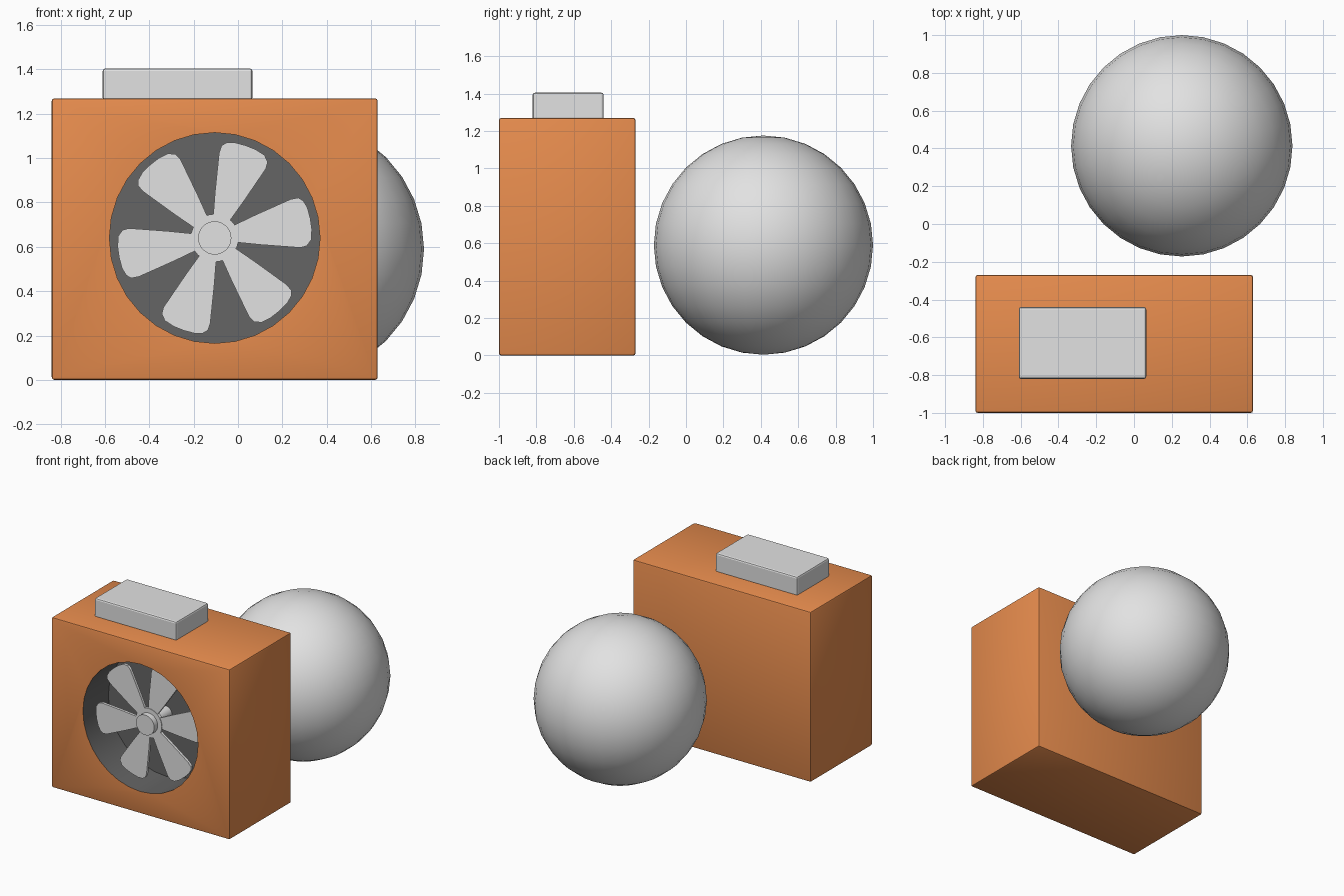
import bpy, bmesh, math
from mathutils import Matrix, Vector

if "Cube" in bpy.data.objects:
    bpy.data.objects.remove(bpy.data.objects["Cube"], do_unlink=True)


def material(name, rgb):
    m = bpy.data.materials.new(name)
    m.use_nodes = True
    m.diffuse_color = (*rgb, 1)
    bsdf = next(n for n in m.node_tree.nodes if n.type == 'BSDF_PRINCIPLED')
    bsdf.inputs["Base Color"].default_value = (*rgb, 1)
    return m


ORANGE = material("orange", (0.85, 0.28, 0.08))
GREY = material("light grey", (0.76, 0.76, 0.76))
DARK = material("dark grey", (0.13, 0.13, 0.13))

CX, CZ = -0.105, 0.64        # fan axis
FRONT, DEPTH = -1.0, 0.30    # front plane and recess depth
HOLE_R = 0.475
BLADE_Y = -0.90              # front plane of the blades


def finish(name, bm, *mats):
    bmesh.ops.recalc_face_normals(bm, faces=bm.faces[:])
    me = bpy.data.meshes.new(name)
    bm.to_mesh(me)
    bm.free()
    ob = bpy.data.objects.new(name, me)
    bpy.context.collection.objects.link(ob)
    for m in mats:
        me.materials.append(m)
    return ob


def smooth(ob):
    bpy.ops.object.select_all(action='DESELECT')
    ob.select_set(True)
    bpy.context.view_layer.objects.active = ob
    bpy.ops.object.shade_smooth_by_angle(angle=math.radians(25))


def box(name, lo, hi, bevel, mat):
    lo, hi = Vector(lo), Vector(hi)
    bm = bmesh.new()
    bmesh.ops.create_cube(bm, size=1, matrix=Matrix.Translation((lo + hi) / 2)
                          @ Matrix.Diagonal((*(hi - lo), 1)))
    bmesh.ops.bevel(bm, geom=bm.edges[:], offset=bevel, segments=2,
                    profile=0.5, affect='EDGES')
    return finish(name, bm, mat)


def disc(name, radius, y0, y1, mat):
    """Cylinder along y on the fan axis."""
    bm = bmesh.new()
    bmesh.ops.create_cone(bm, cap_ends=True, segments=32, radius1=radius,
                          radius2=radius, depth=y1 - y0,
                          matrix=Matrix.Translation((CX, (y0 + y1) / 2, CZ))
                          @ Matrix.Rotation(math.pi / 2, 4, 'X'))
    return finish(name, bm, mat)


# Casing with a round recess in the front
casing = box("casing", (-0.84, FRONT, 0), (0.63, -0.27, 1.27), 0.012, ORANGE)
cutter = disc("recess_cutter", HOLE_R, FRONT - 0.1, FRONT + DEPTH, DARK)
cutter.hide_render = True
mod = casing.modifiers.new("recess", 'BOOLEAN')
mod.operation = 'DIFFERENCE'
mod.solver = 'EXACT'
mod.object = cutter
graph = bpy.context.evaluated_depsgraph_get()
cut_mesh = bpy.data.meshes.new_from_object(casing.evaluated_get(graph))
casing.modifiers.clear()
casing.data = cut_mesh
bpy.data.objects.remove(cutter, do_unlink=True)
cut_mesh.materials.clear()
cut_mesh.materials.append(ORANGE)
cut_mesh.materials.append(DARK)

# The recess wall and floor are dark: faces that lie wholly inside the hole radius
for p in cut_mesh.polygons:
    pts = [cut_mesh.vertices[i].co for i in p.vertices]
    inside = all(math.hypot(c.x - CX, c.z - CZ) < HOLE_R + 0.003 for c in pts)
    p.material_index = 1 if inside else 0
smooth(casing)

# Six flared fan blades with rounded tip corners
PROFILE = [(0.08, -0.035), (0.20, -0.072), (0.37, -0.120), (0.40, -0.118),
           (0.425, -0.095), (0.437, -0.05), (0.44, 0.0), (0.437, 0.05),
           (0.425, 0.085), (0.405, 0.103), (0.37, 0.103), (0.20, 0.065), (0.08, 0.035)]
for k in range(6):
    a = math.radians(11.5 + 60 * k)
    ca, sa = math.cos(a), math.sin(a)
    bm = bmesh.new()
    face = bm.faces.new([bm.verts.new((CX + r * ca - t * sa, BLADE_Y,
                                       CZ + r * sa + t * ca)) for r, t in PROFILE])
    ext = bmesh.ops.extrude_face_region(bm, geom=[face])
    bmesh.ops.translate(bm, vec=(0, 0.02, 0),
                        verts=[g for g in ext["geom"] if isinstance(g, bmesh.types.BMVert)])
    finish(f"fan_blade_{k + 1}", bm, GREY)

# Hub, raised cap and shaft
smooth(disc("fan_hub", 0.108, BLADE_Y - 0.003, BLADE_Y + 0.023, GREY))
smooth(disc("hub_cap", 0.075, BLADE_Y - 0.045, BLADE_Y, GREY))
smooth(disc("fan_shaft", 0.05, BLADE_Y + 0.01, FRONT + DEPTH + 0.01, GREY))

# Block on top of the casing
box("top_block", (-0.61, -0.82, 1.26), (0.065, -0.44, 1.405), 0.012, GREY)

# Ball behind the casing
bm = bmesh.new()
bmesh.ops.create_uvsphere(bm, u_segments=32, v_segments=16, radius=0.586,
                          matrix=Matrix.Translation((0.253, 0.414, 0.59)))
smooth(finish("ball", bm, GREY))
